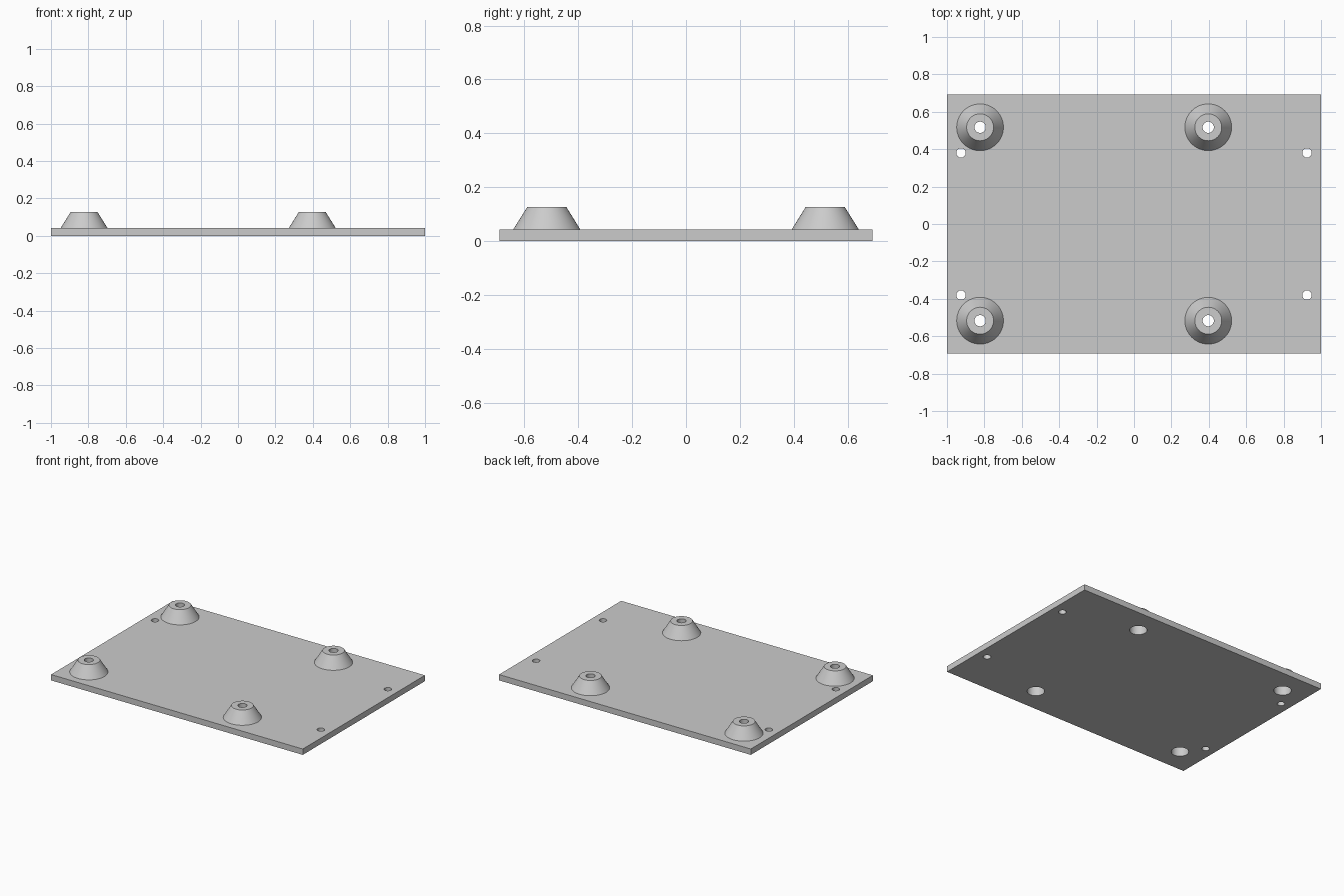
import bpy
import bmesh
import math
from mathutils import Matrix, Vector

cube = bpy.data.objects.get("Cube")
if cube:
    bpy.data.objects.remove(cube, do_unlink=True)

SEGMENTS = 64
LENGTH, WIDTH, THICK = 2.0, 1.386, 0.042
TOP = 0.127          # top of the standoffs
BORE, BORE_END = 0.057, 0.085
STANDOFFS = [(x, y) for x in (-0.823, 0.397) for y in (-0.517, 0.517)]
CORNER_HOLES = [(x, y) for x in (-0.925, 0.925) for y in (-0.38, 0.38)]

grey = bpy.data.materials.new("light_grey")
grey.use_nodes = True
colour = (0.6, 0.6, 0.6, 1)
grey.diffuse_color = colour
grey.node_tree.nodes["Principled BSDF"].inputs["Base Color"].default_value = colour


def make_object(name, bm):
    bmesh.ops.recalc_face_normals(bm, faces=bm.faces)
    mesh = bpy.data.meshes.new(name)
    bm.to_mesh(mesh)
    bm.free()
    obj = bpy.data.objects.new(name, mesh)
    bpy.context.collection.objects.link(obj)
    return obj


def finish(obj):
    obj.data.materials.clear()
    obj.data.materials.append(grey)
    obj.data.shade_smooth()
    obj.data.set_sharp_from_angle(angle=math.radians(30))


# Base plate
bm = bmesh.new()
bmesh.ops.create_cube(bm, size=1, matrix=Matrix.Translation((0, 0, THICK / 2))
                      @ Matrix.Diagonal((LENGTH, WIDTH, THICK, 1)))
plate = make_object("base_plate", bm)

# Drills for the screw bores and the corner holes
bm = bmesh.new()
drills = [(p, BORE) for p in STANDOFFS] + [(p, 0.025) for p in CORNER_HOLES]
for (x, y), radius in drills:
    bmesh.ops.create_cone(bm, cap_ends=True, segments=SEGMENTS, radius1=radius,
                          radius2=radius, depth=0.2,
                          matrix=Matrix.Translation((x, y, 0)))
drill = make_object("hole_cutter", bm)
drill.hide_render = True

cut = plate.modifiers.new("holes", "BOOLEAN")
cut.operation = "DIFFERENCE"
cut.solver = "EXACT"
cut.object = drill
graph = bpy.context.evaluated_depsgraph_get()
drilled = bpy.data.meshes.new_from_object(plate.evaluated_get(graph))
plate.modifiers.clear()
plate.data = drilled
bpy.data.objects.remove(drill, do_unlink=True)
finish(plate)

# Conical standoffs: a turned profile with a narrow hole above a wide bore
profile = [(BORE, THICK), (BORE, BORE_END), (0.03, BORE_END),
           (0.03, TOP), (0.072, TOP), (0.125, THICK)]
names = ["right_front", "right_back", "left_front", "left_back"]
for name, (x, y) in zip(names, STANDOFFS):
    bm = bmesh.new()
    verts = [bm.verts.new((r, 0, z)) for r, z in profile]
    edges = [bm.edges.new((verts[i - 1], v)) for i, v in enumerate(verts)]
    bmesh.ops.spin(bm, geom=verts + edges, cent=Vector(), axis=(0, 0, 1),
                   angle=math.tau, steps=SEGMENTS, use_merge=True)
    bmesh.ops.remove_doubles(bm, verts=bm.verts, dist=0.0001)
    standoff = make_object(name + "_standoff", bm)
    standoff.location = (x, y, 0)
    finish(standoff)
